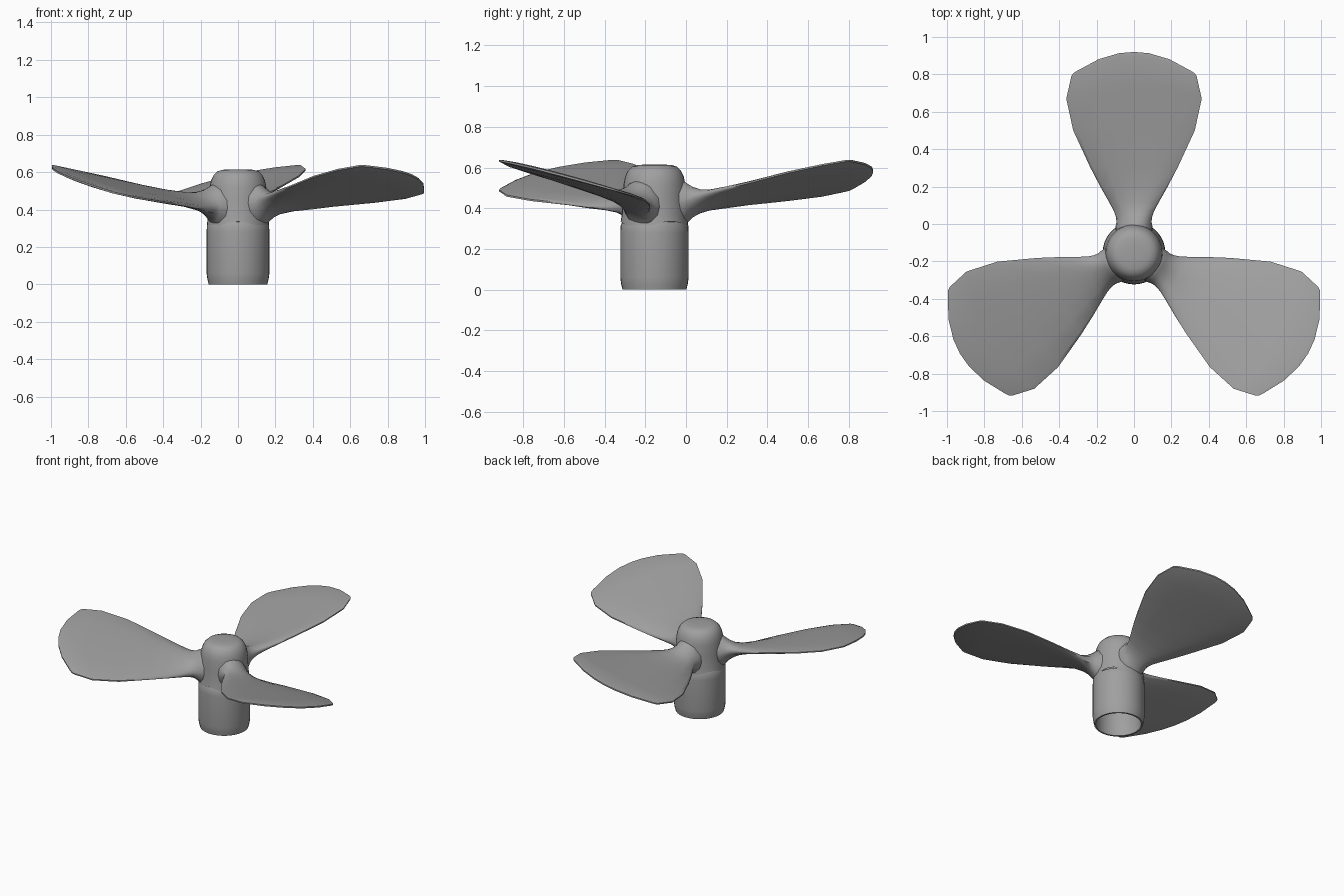
import bpy, bmesh, math
from mathutils import Matrix, Vector

cube = bpy.data.objects.get("Cube")
if cube:
    bpy.data.objects.remove(cube, do_unlink=True)

AXIS_Y = -0.155
SIDES = 36

grey = bpy.data.materials.new("satin_grey")
grey.use_nodes = True
colour = (0.35, 0.35, 0.35, 1)
grey.diffuse_color = colour
grey.node_tree.nodes["Principled BSDF"].inputs["Base Color"].default_value = colour


def finish(name, bm, angle=40):
    bmesh.ops.recalc_face_normals(bm, faces=bm.faces)
    mesh = bpy.data.meshes.new(name)
    bm.to_mesh(mesh)
    bm.free()
    mesh.materials.append(grey)
    obj = bpy.data.objects.new(name, mesh)
    bpy.context.collection.objects.link(obj)
    bpy.ops.object.select_all(action="DESELECT")
    obj.select_set(True)
    bpy.context.view_layer.objects.active = obj
    bpy.ops.object.shade_smooth_by_angle(angle=math.radians(angle))
    return obj


def loft(bm, rings):
    """Join successive closed rings of points with quads."""
    rows = [[bm.verts.new(p) for p in ring] for ring in rings]
    for a, b in zip(rows, rows[1:]):
        n = len(a)
        for i in range(n):
            j = (i + 1) % n
            bm.faces.new((a[i], a[j], b[j], b[i]))
    return rows


def turned(name, profile, wave=0.0):
    """Revolve (radius, height) points; wave lifts the first ring between blades."""
    bm = bmesh.new()
    rings = []
    for k, (r, z) in enumerate(profile):
        ring = []
        for i in range(SIDES):
            a = math.tau * i / SIDES
            lift = -wave * math.cos(3 * (a - math.pi / 2)) if k == 0 else 0
            ring.append((r * math.cos(a), AXIS_Y + r * math.sin(a), z + lift))
        rings.append(ring)
    rows = loft(bm, rings)
    bm.faces.new(rows[-1])
    return finish(name, bm)


# Hollow sleeve, from the rounded top edge down and back up inside
turned("sleeve", [(0.146, 0.336), (0.158, 0.332), (0.166, 0.315), (0.168, 0.28),
                  (0.168, 0.06), (0.164, 0.03), (0.157, 0.0), (0.146, 0.0),
                  (0.146, 0.25), (0.12, 0.29)])

# Domed hub with a scalloped lower rim
turned("hub", [(0.166, 0.32), (0.16, 0.37), (0.155, 0.45), (0.151, 0.52), (0.144, 0.555),
               (0.13, 0.585), (0.11, 0.604), (0.085, 0.612), (0.04, 0.615)], wave=0.015)

# Blade stations: radius, half width, centre height, pitch slope, half thickness, tip bow
STATIONS = [
    (0.10, 0.10, 0.420, 0.10, 0.120, 0.0),
    (0.145, 0.098, 0.420, 0.15, 0.108, 0.0),
    (0.165, 0.094, 0.425, 0.20, 0.088, 0.0),
    (0.19, 0.096, 0.430, 0.25, 0.066, 0.0),
    (0.225, 0.108, 0.434, 0.28, 0.046, 0.0),
    (0.27, 0.132, 0.440, 0.28, 0.032, 0.0),
    (0.355, 0.180, 0.454, 0.25, 0.022, 0.0),
    (0.46, 0.235, 0.473, 0.22, 0.017, 0.01),
    (0.655, 0.325, 0.508, 0.21, 0.014, 0.03),
    (0.825, 0.362, 0.537, 0.21, 0.011, 0.07),
    (0.945, 0.335, 0.560, 0.22, 0.007, 0.105),
    (0.96, 0.325, 0.562, 0.22, 0.001, 0.115),
]
COLUMNS = [-1, -0.94, -0.58, -0.25, 0, 0.25, 0.58, 0.94, 1]


def blade(name, turn):
    bm = bmesh.new()
    spin = Matrix.Translation((0, AXIS_Y, 0)) @ Matrix.Rotation(turn, 4, "Z")
    rings = []
    for r, w, zc, slope, thick, bow in STATIONS:
        ring = []
        for side, cols in ((1, COLUMNS), (-1, COLUMNS[::-1])):
            for u in cols:
                half = 0.004 + thick * math.sqrt(1 - u * u)
                # fuller outline at the tip, raised along with the blade rake
                out = bow * (1 - u * u)
                z = zc + 0.18 * out + slope * w * u + side * half
                ring.append(spin @ Vector((w * u, r + out, z)))
        rings.append(ring)
    rows = loft(bm, rings)
    # close both ends with strips across the thickness
    n = len(COLUMNS)
    for row in (rows[0], rows[-1]):
        for i in range(n - 1):
            bm.faces.new((row[i], row[i + 1], row[2 * n - 2 - i], row[2 * n - 1 - i]))
    return finish(name, bm, 50)


for name, degrees in (("back_blade", 0), ("right_blade", 120), ("left_blade", 240)):
    blade(name, math.radians(degrees))
